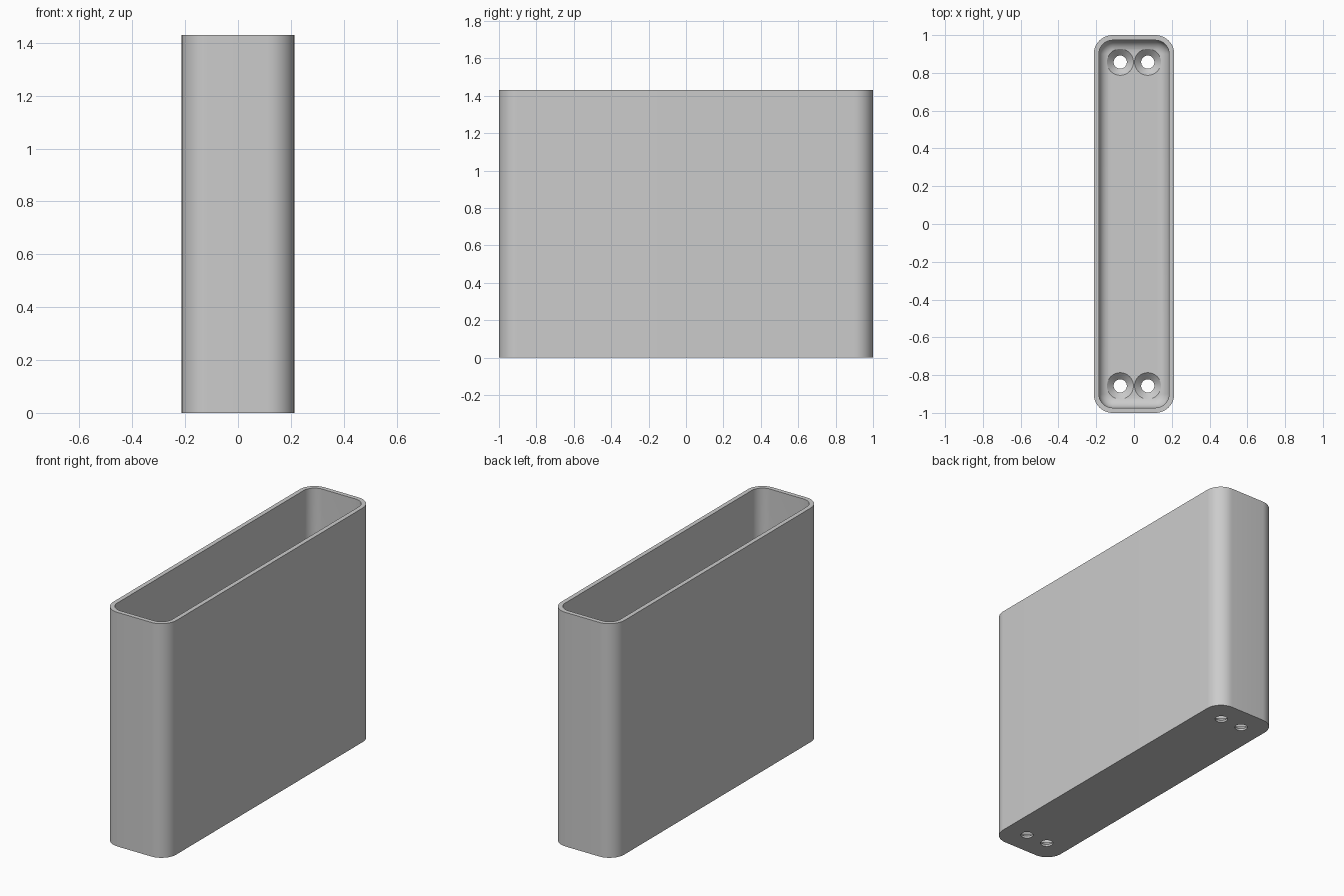
import bpy, bmesh, math

if "Cube" in bpy.data.objects:
    bpy.data.objects.remove(bpy.data.objects["Cube"], do_unlink=True)

HALF_X, HALF_Y, HEIGHT = 0.213, 1.0, 1.43
RADIUS, WALL, FLOOR, FILLET = 0.1, 0.027, 0.045, 0.06

grey = bpy.data.materials.new("plain grey")
grey.use_nodes = True
colour = (0.6, 0.6, 0.6, 1)
grey.diffuse_color = colour
grey.node_tree.nodes["Principled BSDF"].inputs["Base Color"].default_value = colour


def make_object(name, bm):
    bmesh.ops.recalc_face_normals(bm, faces=bm.faces)
    mesh = bpy.data.meshes.new(name)
    bm.to_mesh(mesh)
    bm.free()
    mesh.materials.append(grey)
    obj = bpy.data.objects.new(name, mesh)
    bpy.context.collection.objects.link(obj)
    return obj


def rounded_ring(bm, inset, z, steps=12):
    """Rounded rectangle of vertices, inset from the outer wall."""
    r = RADIUS - inset
    ring = []
    for corner, (sx, sy) in enumerate([(1, 1), (-1, 1), (-1, -1), (1, -1)]):
        for i in range(steps + 1):
            a = (corner + i / steps) * math.pi / 2
            ring.append(bm.verts.new((sx * (HALF_X - RADIUS) + r * math.cos(a),
                                      sy * (HALF_Y - RADIUS) + r * math.sin(a), z)))
    return ring


def loft(bm, rings):
    for a, b in zip(rings, rings[1:]):
        for i in range(len(a)):
            j = (i + 1) % len(a)
            bm.faces.new((a[i], a[j], b[j], b[i]))
    bm.faces.new(rings[0])
    bm.faces.new(rings[-1])


# Open box: outer wall, rim, inner wall, filleted floor
sections = [(0, 0), (0, HEIGHT), (WALL, HEIGHT)]
for i in range(9):
    a = i / 8 * math.pi / 2
    sections.append((WALL + FILLET * (1 - math.cos(a)),
                     FLOOR + FILLET * (1 - math.sin(a))))
bm = bmesh.new()
loft(bm, [rounded_ring(bm, inset, z) for inset, z in sections])
box = make_object("open_box", bm)

# Countersunk screw holes, two at each end of the floor
bm = bmesh.new()
for x in (-0.073, 0.073):
    for y in (-0.857, 0.857):
        rings = []
        for r, z in [(0.035, -0.05), (0.035, 0.012), (0.07, FLOOR), (0.07, 0.2)]:
            rings.append([bm.verts.new((x + r * math.cos(t * math.pi / 20),
                                        y + r * math.sin(t * math.pi / 20), z))
                          for t in range(40)])
        loft(bm, rings)
cutter = make_object("screw_hole_cutter", bm)
cutter.hide_render = True

cut = box.modifiers.new("screw holes", "BOOLEAN")
cut.operation = "DIFFERENCE"
cut.solver = "EXACT"
cut.object = cutter

# Apply the cut, then smooth the curved walls
bpy.ops.object.select_all(action="DESELECT")
box.select_set(True)
bpy.context.view_layer.objects.active = box
bpy.ops.object.modifier_apply(modifier=cut.name)
bpy.data.objects.remove(cutter, do_unlink=True)
bpy.ops.object.shade_smooth_by_angle(angle=math.radians(30))
